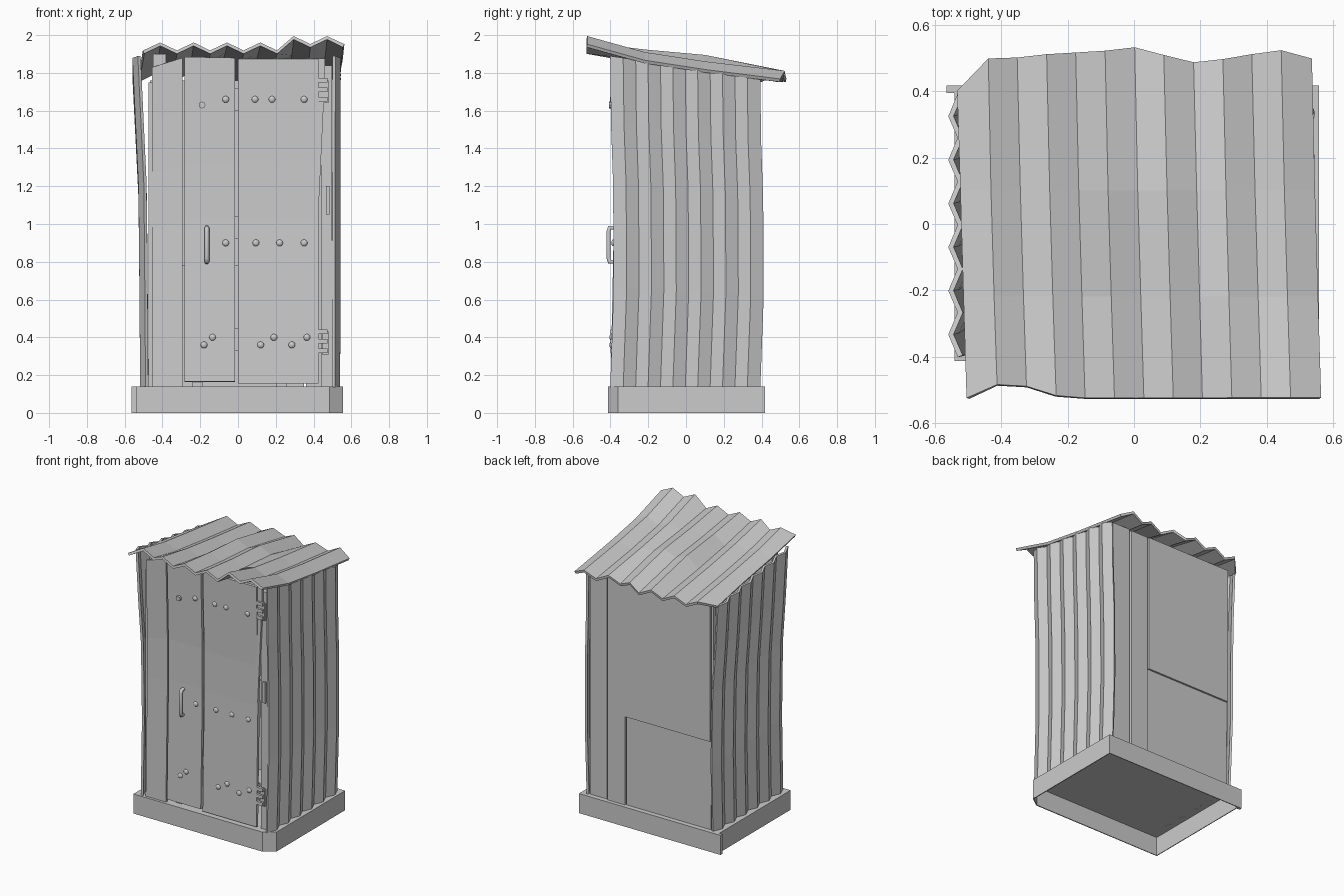
import bpy, bmesh, math
from mathutils import Vector

if "Cube" in bpy.data.objects:
    bpy.data.objects.remove(bpy.data.objects["Cube"], do_unlink=True)

grey = bpy.data.materials.new("weathered grey")
grey.use_nodes = True
grey.diffuse_color = (0.6, 0.6, 0.6, 1)
grey.node_tree.nodes["Principled BSDF"].inputs["Base Color"].default_value = (0.6, 0.6, 0.6, 1)


def finish(name, bm):
    bmesh.ops.recalc_face_normals(bm, faces=bm.faces)
    me = bpy.data.meshes.new(name)
    bm.to_mesh(me)
    bm.free()
    ob = bpy.data.objects.new(name, me)
    bpy.context.collection.objects.link(ob)
    me.materials.append(grey)
    return ob


def box(name, x0, x1, y0, y1, z0, z1):
    bm = bmesh.new()
    bmesh.ops.create_cube(bm, size=1)
    for v in bm.verts:
        v.co = Vector(((x0 + x1) / 2 + v.co.x * (x1 - x0),
                       (y0 + y1) / 2 + v.co.y * (y1 - y0),
                       (z0 + z1) / 2 + v.co.z * (z1 - z0)))
    return finish(name, bm)


def sheet(name, nu, nv, point, thick):
    """Folded sheet through point(i, j), given a thickness."""
    bm = bmesh.new()
    g = [[bm.verts.new(point(i, j)) for j in range(nv)] for i in range(nu)]
    for i in range(nu - 1):
        for j in range(nv - 1):
            bm.faces.new((g[i][j], g[i + 1][j], g[i + 1][j + 1], g[i][j + 1]))
    ob = finish(name, bm)
    m = ob.modifiers.new("thickness", 'SOLIDIFY')
    m.thickness, m.offset = thick, 0
    return ob


def prism(name, outline, y0, y1):
    """Extrude an (x, z) outline from y0 to y1."""
    bm = bmesh.new()
    f = bm.faces.new([bm.verts.new((x, y0, z)) for x, z in outline])
    r = bmesh.ops.extrude_face_region(bm, geom=[f])
    for v in r["geom"]:
        if isinstance(v, bmesh.types.BMVert):
            v.co.y = y1
    return finish(name, bm)


def lerp_list(t, pts):
    for (a, fa), (b, fb) in zip(pts, pts[1:]):
        if t <= b:
            return fa + (fb - fa) * (t - a) / (b - a)
    return pts[-1][1]


# Hollow base with a cut front corner
def make_base():
    bm = bmesh.new()
    ring = [(-.54, -.413), (.485, -.413), (.557, -.36), (.557, .417), (-.54, .417)]
    low = [bm.verts.new((x, y, 0)) for x, y in ring]
    top = [bm.verts.new((x, y, .14)) for x, y in ring]
    bm.faces.new(top)
    for i in range(len(ring)):
        k = (i + 1) % len(ring)
        bm.faces.new((low[i], low[k], top[k], top[i]))
    ob = finish("base", bm)
    m = ob.modifiers.new("thickness", 'SOLIDIFY')
    m.thickness, m.offset = .008, -1


make_base()
box("base_back_board", -.565, -.53, .395, .417, 0, .14)

# Corrugated side walls, bowed along their height
LEVELS = (0, .15, .3, .45, .62, .8, 1)
BOW = [(0, 0), (.3, .018), (.6, .016), (.8, .004), (1, 0)]


def wall_point(side):
    inner, lean = (.482, [(0, 0), (.6, .008), (1, .041)]) if side < 0 else (.505, [(0, 0), (1, .003)])

    def point(i, j):
        t, y = LEVELS[j], -.398 + i * .0657
        top = 1.89 - (y + .4) * .16
        x = inner + (.028 if i % 2 else 0) + lerp_list(t, lean)
        return (side * x, y + lerp_list(t, BOW), .135 + (top - .135) * t)
    return point


sheet("right_wall", 13, 7, wall_point(1), .016)
sheet("left_wall", 13, 7, wall_point(-1), .016)

# Corrugated roof: ridges run front to back, right end lifted at the front
ROWS = (-.525, -.22, .1, .52)
VALLEY = (1.91, 1.855, 1.81, 1.76)
FRONT_DY = {1: .04, 2: .035, 3: .007}
BACK_Y = (.40, .497, .50, .51, .515, .52, .53, .507, .485, .495, .51, .522, .497)


def roof_point(i, j):
    t = j / 3
    x = -.50 + i * .0883 - .028 * t
    y = ROWS[j] + (FRONT_DY.get(i, 0) if j == 0 else 0)
    if j == 3:
        y = BACK_Y[i]
    z = VALLEY[j] + (.042 if i % 2 else 0)
    if i > 8:
        z += (.034, .004, 0, 0)[j]
    if 4 < i < 9:
        z += (0, .018, .034, 0)[j]
    return (x, y, z)


sheet("roof", 13, 4, roof_point, .018)

# Front planks, slightly bowed inward
YBOW = [(.14, 0), (.7, .012), (1.15, .02), (1.5, .012), (1.9, 0)]


def plank(name, x0, x1, z0, ztop0, ztop1, y):
    def point(i, j):
        x = (x0, x1)[i]
        z = z0 + ((ztop0, ztop1)[i] - z0) * j / 6
        return (x, y + lerp_list(z, YBOW), z)
    return sheet(name, 2, 7, point, .02)


plank("front_left_plank", -.455, -.295, .14, 1.83, 1.88, -.385)
plank("door_left_plank", -.283, -.016, .165, 1.885, 1.88, -.39)
plank("door_right_plank", 0, .425, .155, 1.875, 1.875, -.39)
prism("door_edge_strip", [(.41, 1.06), (.425, 1.04), (.46, 1.77), (.46, 1.875), (.41, 1.875)], -.385, -.368)

# Door rails and front posts
for z in (1.66, .98, .39):
    box("door_rail", -.28, .42, -.365, -.345, z - .06, z + .06)
box("left_front_post", -.475, -.435, -.37, -.33, .14, 1.75)
box("left_front_cap", -.45, -.38, -.36, -.33, 1.75, 1.90)
box("right_front_post", .44, .498, -.37, -.33, .14, 1.84)
for x in (-.215, .23):
    box("door_foot", x - .026, x + .026, -.36, -.34, .14, .2)

# Hinges and side latch
for z in (1.71, .38):
    box("hinge_leaf", .445, .48, -.386, -.37, z - .07, z + .05)
    for k in (-.05, 0, .05):
        box("hinge_knuckle", .425, .475, -.40, -.38, z + k - .012, z + k + .012)
box("latch_plate", .465, .485, -.385, -.365, 1.05, 1.2)


# Domed rivets, knob and handle
def rivet(x, z):
    bm = bmesh.new()
    bmesh.ops.create_uvsphere(bm, u_segments=12, v_segments=8, radius=.018)
    y = -.4 + lerp_list(z, YBOW)
    for v in bm.verts:
        v.co = Vector((x + v.co.x, y + v.co.z * .6, z + v.co.y))
    for f in bm.faces:
        f.smooth = True
    finish("rivet", bm)


for z, xs in ((1.66, (-.065, .09, .18, .35)), (.9, (-.065, .095, .22, .35)),
              (.36, (-.18, .12, .285)), (.4, (-.135, .19, .365))):
    for x in xs:
        rivet(x, z)

ring = [math.tau * k / 8 for k in range(8)]
prism("door_knob", [(-.19 + .018 * math.cos(a), 1.63 + .018 * math.sin(a)) for a in ring], -.408, -.385)

cu = bpy.data.curves.new("door_handle", 'CURVE')
cu.dimensions, cu.bevel_depth, cu.bevel_resolution, cu.use_fill_caps = '3D', .013, 1, True
path = [(-.375, .80), (-.405, .80), (-.41, .82), (-.41, .96), (-.405, .98), (-.375, .98)]
sp = cu.splines.new('POLY')
sp.points.add(len(path) - 1)
for p, (y, z) in zip(sp.points, path):
    p.co = (-.165, y, z, 1)
handle = bpy.data.objects.new("door_handle", cu)
cu.materials.append(grey)
bpy.context.collection.objects.link(handle)

# Back planks and the two-part back panel
box("back_plank_outer", .36, .495, .362, .382, .14, 1.77)
box("back_plank_inner", .212, .35, .37, .39, .14, 1.76)
box("back_panel_upper", -.465, .205, .375, .395, .775, 1.76)
box("back_panel_lower", -.465, .205, .362, .382, .14, .78)
for x in (-.455, .47):
    box("back_post", x - .015, x + .015, .33, .362, .14, 1.75)
